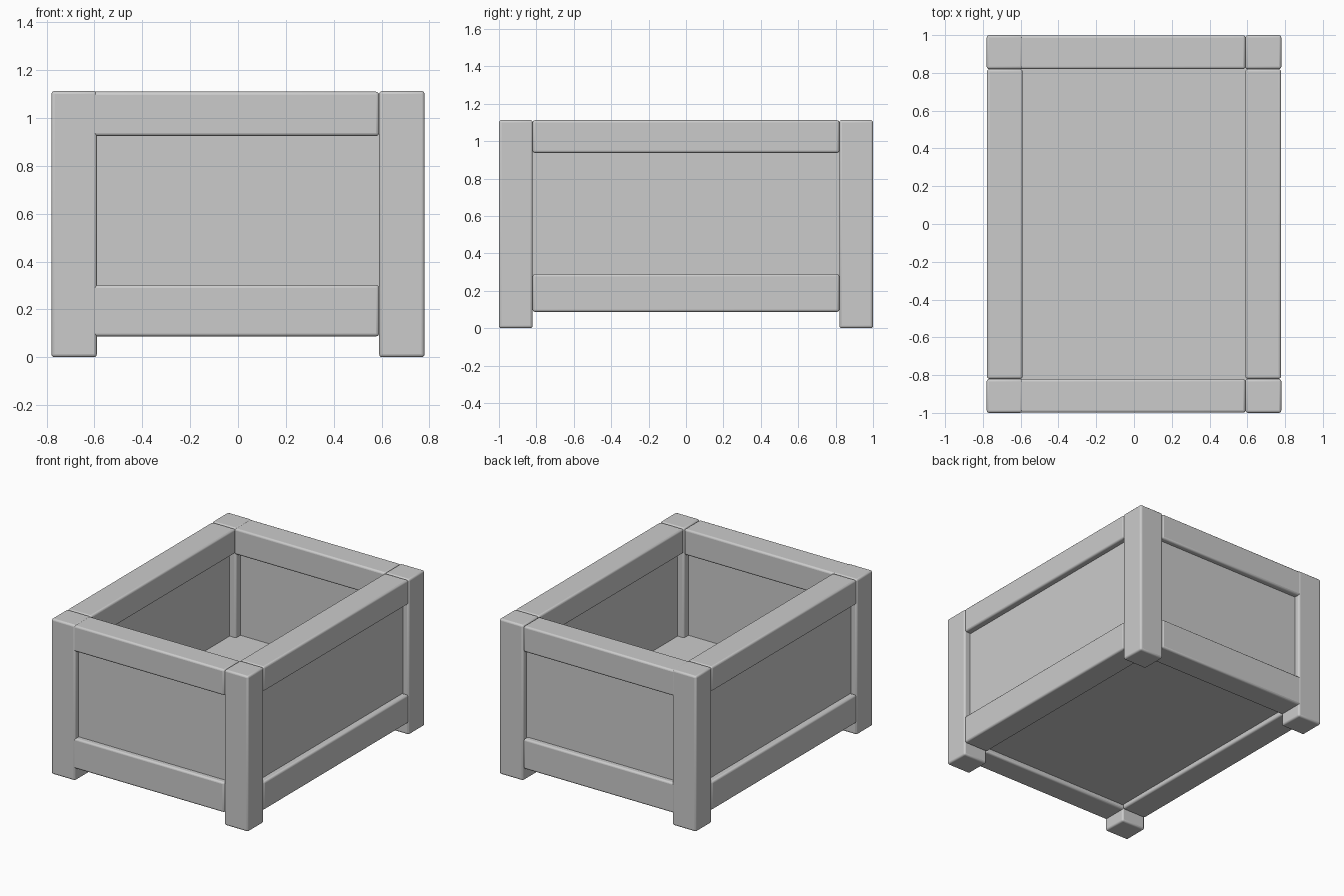
import bpy

if "Cube" in bpy.data.objects:
    bpy.data.objects.remove(bpy.data.objects["Cube"])


def box(name, x, y, z, bevel=0.013):
    """Softened box from (min, max) ranges on each axis."""
    bpy.ops.mesh.primitive_cube_add(size=1, location=[sum(r) / 2 for r in (x, y, z)])
    ob = bpy.context.object
    ob.name = name
    ob.scale = [r[1] - r[0] for r in (x, y, z)]
    bpy.ops.object.transform_apply(location=False, rotation=False, scale=True)
    if bevel:
        mod = ob.modifiers.new("soft_edges", "BEVEL")
        mod.width = bevel
        mod.segments = 3
        bpy.ops.object.shade_smooth_by_angle()
    return ob


def span(side, a, b):
    """Range from a to b, mirrored when side is negative."""
    return tuple(sorted((side * a, side * b)))


X, Y, H = 0.78, 1.0, 1.113      # outer half sizes and height
XI, YI = 0.59, 0.82             # inner faces of posts and rails

# Corner posts
for sx, nx in ((-1, "left"), (1, "right")):
    for sy, ny in ((-1, "front"), (1, "back")):
        box(f"{ny}_{nx}_post", span(sx, XI, X), span(sy, YI, Y), (0, H))

# Front and back rails and panels (rails run into the left posts)
for s, n in ((-1, "front"), (1, "back")):
    y = span(s, YI, Y - 0.001)
    box(f"{n}_top_rail", (-0.61, XI), y, (0.925, H - 0.003))
    box(f"{n}_bottom_rail", (-0.61, XI), y, (0.087, 0.302))
    box(f"{n}_panel", (-0.65, 0.65), span(s, 0.87, 0.96), (0.2, 1.0), 0)

# Side rails and panels
for s, n in ((-1, "left"), (1, "right")):
    x = span(s, XI, X - 0.001)
    box(f"{n}_top_rail", x, (-YI, YI), (0.937, H - 0.001))
    box(f"{n}_bottom_rail", x, (-YI, YI), (0.087, 0.29))
    box(f"{n}_panel", span(s, 0.64, 0.735), (-0.9, 0.9), (0.2, 1.0), 0)

# Thick floor board
box("floor", (-0.65, 0.65), (-0.88, 0.88), (0.12, 0.33), 0)
